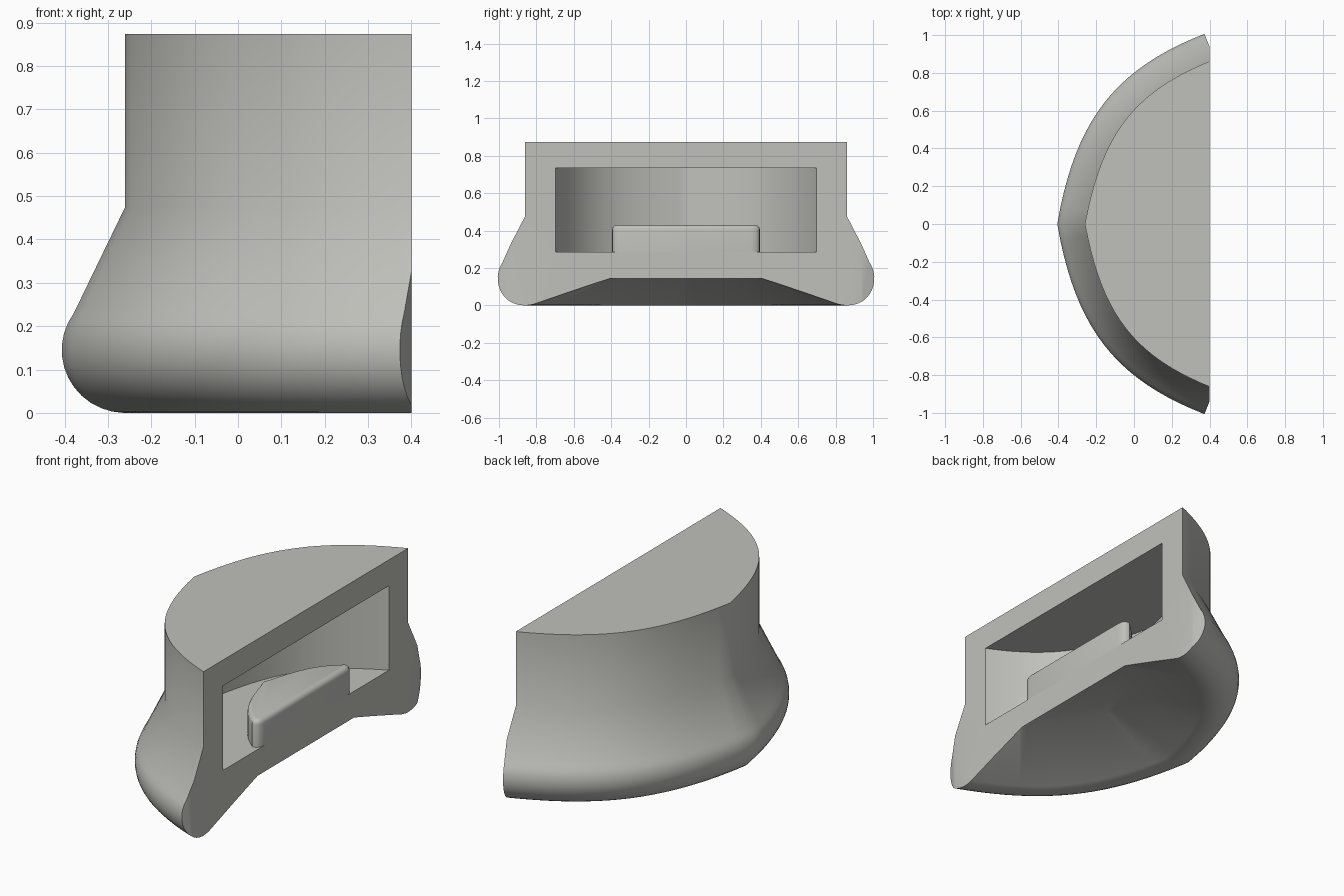
import bpy, bmesh, math
from mathutils import Vector

if "Cube" in bpy.data.objects:
    bpy.data.objects.remove(bpy.data.objects["Cube"])

CUT = 0.4      # flat section plane
N = 20         # samples along half the plan curve
P = [Vector(p) for p in ((-.26, 0), (-.17, .48), (0, .705), (.426, .872))]

grey = bpy.data.materials.new("warm_grey")
grey.diffuse_color = (0.53, 0.53, 0.50, 1)
grey.use_nodes = True
grey.node_tree.nodes["Principled BSDF"].inputs["Base Color"].default_value = grey.diffuse_color


def plan(offset):
    """Plan curve moved outward by offset, mirrored about y = 0."""
    half = []
    for i in range(N + 1):
        t = i / N
        s = 1 - t
        p = P[0]*s**3 + P[1]*3*s*s*t + P[2]*3*s*t*t + P[3]*t**3
        d = ((P[1]-P[0])*s*s + (P[2]-P[1])*2*s*t + (P[3]-P[2])*t*t).normalized()
        n = Vector((-d.y, d.x)) if i else Vector((-1.01, 0))
        q = p + n * offset
        half.append((q.x, max(q.y, .01 * i)))
    return [(x, -y) for x, y in half[:0:-1]] + half


def loft(bm, profile):
    """Open skin through (offset, z) profile, closed by flat first and last layers."""
    rows = [[bm.verts.new((x, y, z)) for x, y in plan(o)] for o, z in profile]
    for a, b in zip(rows, rows[1:]):
        for i in range(len(a) - 1):
            bm.faces.new((a[i], a[i+1], b[i+1], b[i]))
    bm.faces.new(rows[0])
    bm.faces.new(rows[-1][::-1])


def finish(bm, name, angle):
    bmesh.ops.recalc_face_normals(bm, faces=bm.faces)
    me = bpy.data.meshes.new(name)
    bm.to_mesh(me)
    bm.free()
    ob = bpy.data.objects.new(name, me)
    bpy.context.collection.objects.link(ob)
    me.materials.append(grey)
    bpy.ops.object.select_all(action='DESELECT')
    ob.select_set(True)
    bpy.context.view_layer.objects.active = ob
    bpy.ops.object.shade_smooth_by_angle(angle=math.radians(angle))
    return ob


# housing: straight wall, flared skirt, round rim, sloped underside
bm = bmesh.new()
R = .145
profile = [(0, .873), (0, .475)]
for k in range(15):
    a = math.radians(36 - 145 * k / 14)
    profile.append((R * math.cos(a), R + R * math.sin(a)))
profile.append((-.41, .145))
loft(bm, profile)
# pocket
loft(bm, [(-.15, .735), (-.15, .285)])
# trim at the section plane
bmesh.ops.bisect_plane(bm, geom=bm.verts[:] + bm.edges[:] + bm.faces[:], dist=1e-5,
                       plane_co=(CUT, 0, 0), plane_no=(1, 0, 0), clear_outer=True)
# slanted rim ends
for side in (-1, 1):
    vs = {v for e in bm.edges if e.is_boundary
          and min(v.co.x for v in e.verts) < CUT - 1e-4 for v in e.verts
          if v.co.y * side > 0}
    if len(vs) > 2:
        c = sum((v.co for v in vs), Vector()) / len(vs)
        bm.faces.new(sorted(vs, key=lambda v: math.atan2(v.co.z - c.z, v.co.y - c.y)))
# section face around the pocket
bmesh.ops.triangle_fill(bm, use_beauty=True, use_dissolve=False,
                        edges=[e for e in bm.edges if e.is_boundary])
finish(bm, "housing", 30)

# tongue on the pocket floor, rounded corners and top edge
bm = bmesh.new()
half = [(x, y) for x, y in plan(-.40)[N:] if x < .335]
half += [(.36, .395), (.38, .392), (.393, .378), (CUT, .35)]
outline = [(x, -y) for x, y in half[:0:-1]] + half
base = bm.faces.new([bm.verts.new((x, y, .28)) for x, y in outline])
top = bmesh.ops.extrude_face_region(bm, geom=[base])["geom"]
bmesh.ops.translate(bm, vec=(0, 0, .15), verts=[g for g in top if isinstance(g, bmesh.types.BMVert)])
rim = [e for e in bm.edges if all(v.co.z > .4 for v in e.verts)]
bmesh.ops.bevel(bm, geom=rim, offset=.025, segments=4, profile=.5, affect='EDGES')
finish(bm, "tongue", 40)
